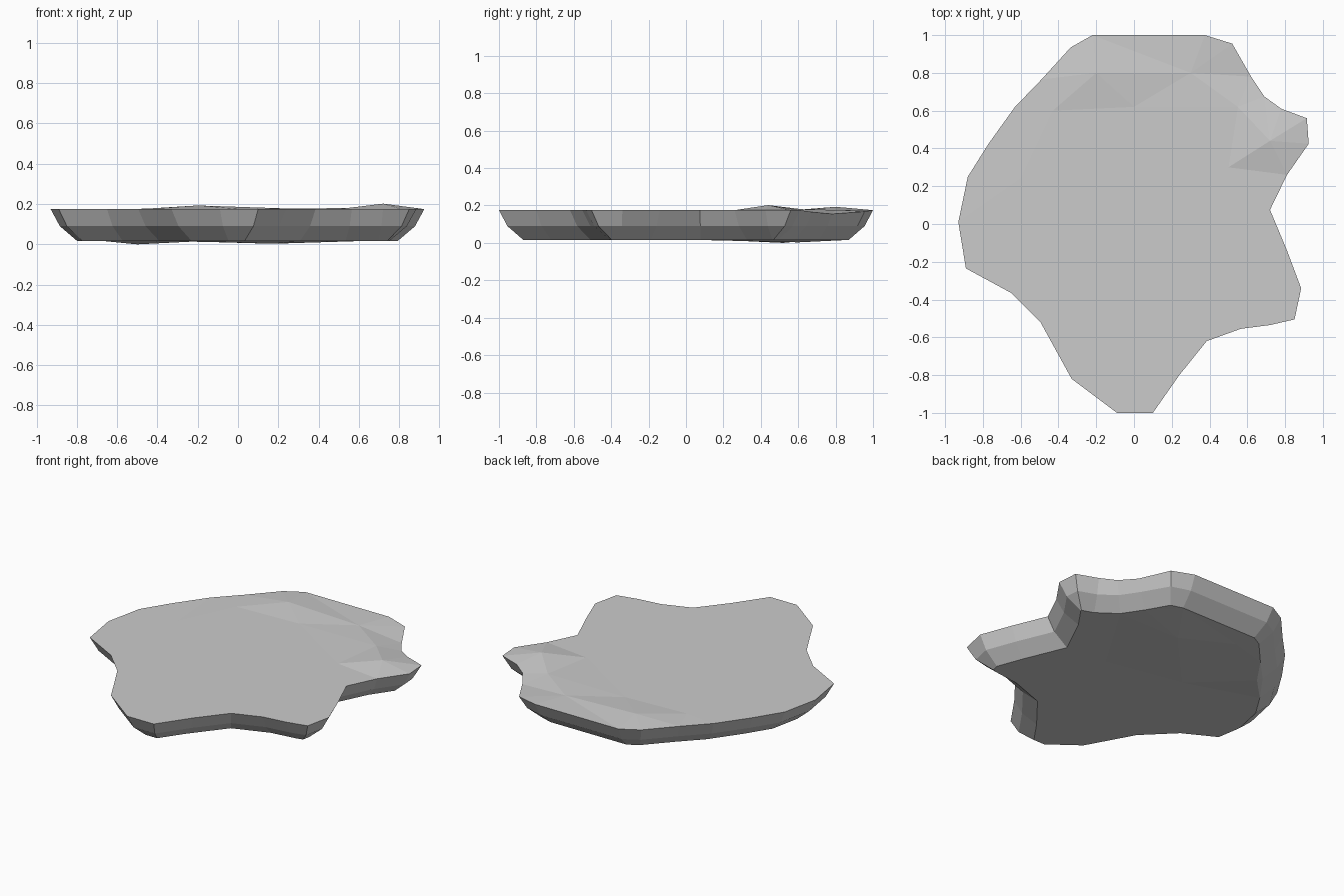
import bpy
from mathutils import Vector
from mathutils.geometry import delaunay_2d_cdt

if "Cube" in bpy.data.objects:
    bpy.data.objects.remove(bpy.data.objects["Cube"])

# Rim outline, counterclockwise from the front tip
OUTLINE = [Vector(p) for p in [
    (.10, -1), (.24, -.80), (.385, -.62), (.565, -.555), (.72, -.535), (.85, -.505),
    (.885, -.34), (.81, -.14), (.72, .075), (.81, .26), (.925, .425), (.915, .56),
    (.78, .61), (.69, .675), (.62, .78), (.52, .955), (.375, 1), (-.22, 1),
    (-.335, .935), (-.49, .765), (-.63, .62), (-.77, .425), (-.88, .25), (-.93, .01),
    (-.89, -.235), (-.65, -.365), (-.495, -.52), (-.33, -.82), (-.09, -1)]]
N = len(OUTLINE)
RIM_DIPS = {13: .165, 14: .155, 15: .168}

# Gentle surface bumps: x, y, z
TOP_POINTS = [(-.2, .8, .193), (.72, .44, .202), (0, .62, .176), (-.43, .6, .177),
              (-.6, .24, .176), (.55, .62, .18), (.5, .3, .175), (.3, .8, .176),
              (0, .2, .175), (0, -.4, .175), (.5, -.2, .175), (-.45, -.1, .175)]
BOTTOM_POINTS = [(-.5, .52, 0), (.17, .6, .003), (-.2, .2, .015), (.3, .1, .015),
                 (0, -.4, .015), (-.15, .75, .012)]


def inset(amount):
    """Offset the outline inward with mitred corners."""
    ring = []
    for i, p in enumerate(OUTLINE):
        a = (p - OUTLINE[i - 1]).normalized()
        b = (OUTLINE[(i + 1) % N] - p).normalized()
        n = Vector((-a.y - b.y, a.x + b.x)).normalized()
        cosine = max(.75, n.dot(Vector((-a.y, a.x))))
        ring.append(p + n * amount / cosine)
    return ring


verts, faces = [], []


def add_ring(ring, heights):
    start = len(verts)
    verts.extend((p.x, p.y, z) for p, z in zip(ring, heights))
    return start


def cap(start, points, flip):
    """Triangulate a ring together with its interior bump points."""
    flat = [Vector(verts[start + i][:2]) for i in range(N)] + [Vector(p[:2]) for p in points]
    edges = [(i, (i + 1) % N) for i in range(N)]
    _, _, tris, origins, _, _ = delaunay_2d_cdt(flat, edges, [], 1, 1e-6)
    extra = len(verts)
    verts.extend(points)
    for tri in tris:
        ids = [origins[v][0] for v in tri]
        a, b, c = (flat[i] for i in ids)
        if ((b - a).cross(c - a) < 0) != flip:
            ids.reverse()
        faces.append([start + i if i < N else extra + i - N for i in ids])


# Rim, mid and base rings joined by the bevelled sides
top = add_ring(OUTLINE, [RIM_DIPS.get(i, .175) for i in range(N)])
mid = add_ring(inset(.045), [.09] * N)
base = add_ring(inset(.13), [.016] * N)
for upper, lower in ((top, mid), (mid, base)):
    for i in range(N):
        j = (i + 1) % N
        faces.append([lower + i, lower + j, upper + j, upper + i])
cap(top, TOP_POINTS, False)
cap(base, BOTTOM_POINTS, True)

mesh = bpy.data.meshes.new("flat_rock")
mesh.from_pydata(verts, [], faces)
mesh.validate()
mesh.update()
rock = bpy.data.objects.new("flat_rock", mesh)
bpy.context.collection.objects.link(rock)
